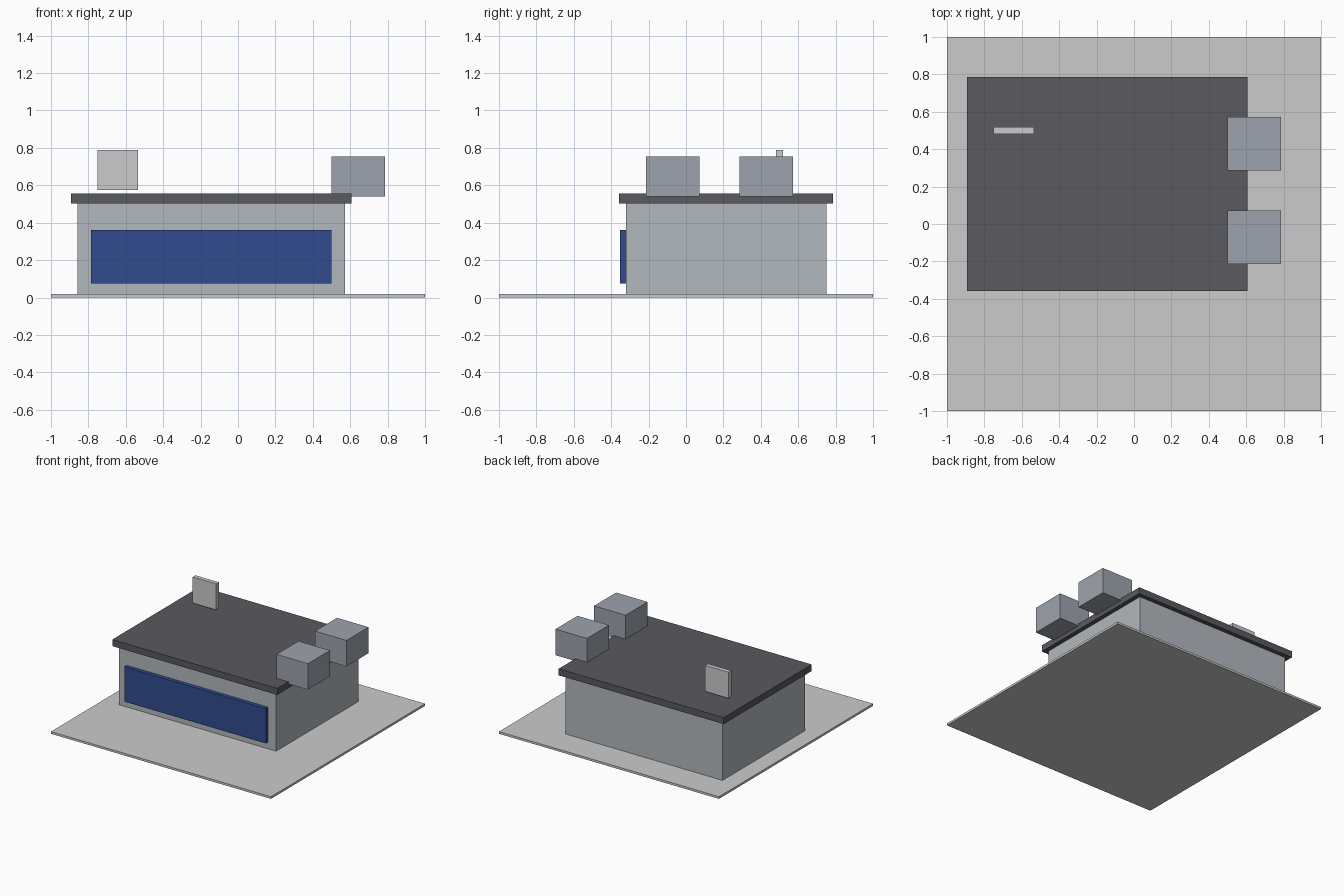
import bpy
from mathutils import Vector

if "Cube" in bpy.data.objects:
    bpy.data.objects.remove(bpy.data.objects["Cube"])

UNIT = 1 / 28          # the design grid: 56 steps across 2 units
LIFT = 0.1 * UNIT      # the slab dips slightly below the walls' base


def material(name, r, g, b):
    m = bpy.data.materials.new(name)
    m.diffuse_color = (r, g, b, 1)
    m.use_nodes = True
    m.node_tree.nodes["Principled BSDF"].inputs["Base Color"].default_value = m.diffuse_color
    return m


def box(name, x, y, z, mat=None):
    """Box from (min, max) ranges given in grid steps."""
    lo, hi = (Vector(c) * UNIT for c in zip(x, y, z))
    bpy.ops.mesh.primitive_cube_add(size=1, location=(lo + hi) / 2 + Vector((0, 0, LIFT)))
    ob = bpy.context.object
    ob.name = name
    ob.scale = hi - lo
    bpy.ops.object.transform_apply(location=False, rotation=False, scale=True)
    if mat:
        ob.data.materials.append(mat)
    return ob


blue = material("shutter_blue", 0.03, 0.07, 0.27)
dark = material("roof_dark", 0.10, 0.10, 0.115)
wall = material("wall_grey", 0.45, 0.48, 0.51)
steel = material("unit_grey", 0.34, 0.37, 0.42)

# Ground slab, main building and overhanging flat roof
box("ground_slab", (-28, 28), (-28, 28), (-0.1, 0.4))
box("building_walls", (-24, 16), (-9, 21), (0, 14), wall)
box("flat_roof", (-25, 17), (-10, 22), (14, 15.5), dark)

# Wide front shutter
box("front_shutter", (-22, 14), (-9.9, -8.9), (2, 10), blue)

# Two rooftop units hanging over the right edge
for i, y in enumerate((-6, 8)):
    box(f"rooftop_unit_{i + 1}", (14, 22), (y, y + 8), (15, 21), steel)

# Thin panel above the roof
box("roof_panel", (-21, -15), (13.5, 14.5), (16, 22))
